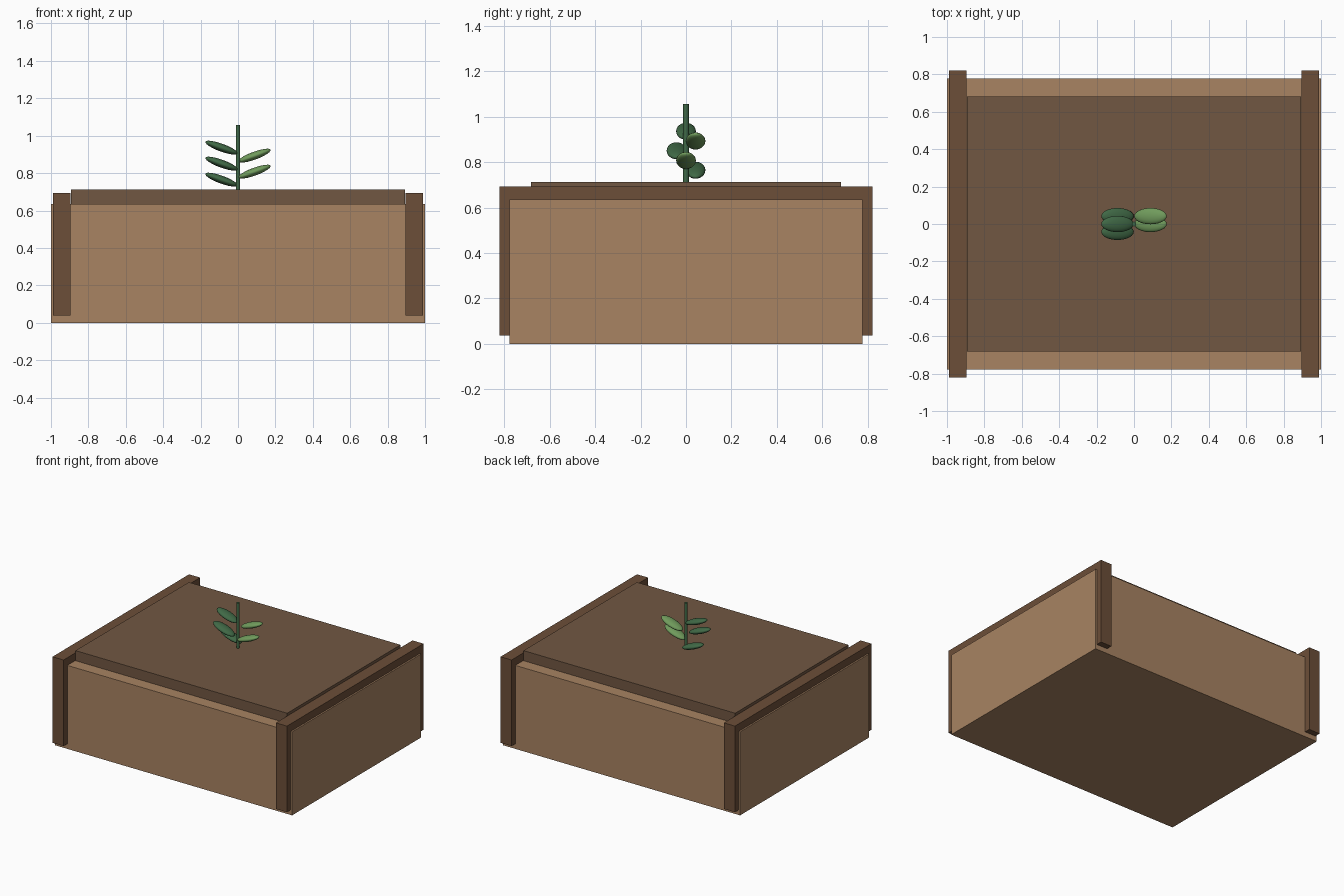
import bpy, math

if "Cube" in bpy.data.objects:
    bpy.data.objects.remove(bpy.data.objects["Cube"])


def material(name, srgb):
    m = bpy.data.materials.new(name)
    lin = [((c / 255 + 0.055) / 1.055) ** 2.4 for c in srgb]
    m.diffuse_color = (*lin, 1)
    m.use_nodes = True
    m.node_tree.nodes["Principled BSDF"].inputs["Base Color"].default_value = m.diffuse_color
    return m


wood = material("light_wood", (168, 131, 98))
dark_wood = material("dark_wood", (108, 78, 56))
earth = material("soil", (113, 87, 66))
green = material("dark_green", (64, 105, 70))
light_green = material("light_green", (112, 155, 92))


def box(name, x, y, z, mat):
    """Box from (min, max) ranges on each axis."""
    bpy.ops.mesh.primitive_cube_add(size=1, location=[sum(r) / 2 for r in (x, y, z)])
    o = bpy.context.object
    o.name = name
    o.scale = [r[1] - r[0] for r in (x, y, z)]
    bpy.ops.object.transform_apply(location=False, rotation=False, scale=True)
    o.data.materials.append(mat)
    return o


# Planter body and raised soil bed
box("planter_body", (-1, 1), (-0.777, 0.777), (0, 0.636), wood)
box("soil_bed", (-0.892, 0.892), (-0.682, 0.682), (0.56, 0.713), earth)

# Dark end frames wrapping both ends
for side, label in ((-1, "left"), (1, "right")):
    box(label + "_end_frame", sorted((side * 0.895, side * 0.988)),
        (-0.822, 0.822), (0.038, 0.694), dark_wood)

# Stem
bpy.ops.mesh.primitive_cylinder_add(vertices=10, radius=0.0125, depth=0.36,
                                    location=(0, 0, 0.877))
stem = bpy.context.object
stem.name = "stem"
stem.data.materials.append(green)
bpy.ops.object.shade_smooth_by_angle(angle=math.radians(40))

# Leaves alternate left and right up the stem, tips raised
for i, y in enumerate((0.042, 0, -0.042, 0.042, 0)):
    side = -1 if i % 2 == 0 else 1
    bpy.ops.mesh.primitive_uv_sphere_add(
        segments=24, ring_count=12, radius=1,
        location=(side * 0.088, y, 0.765 + i * 0.0428),
        rotation=(0, -side * 0.35, 0), scale=(0.0925, 0.0435, 0.021))
    leaf = bpy.context.object
    leaf.name = f"leaf_{i + 1}"
    leaf.data.materials.append(green if side < 0 else light_green)
    bpy.ops.object.shade_smooth()
